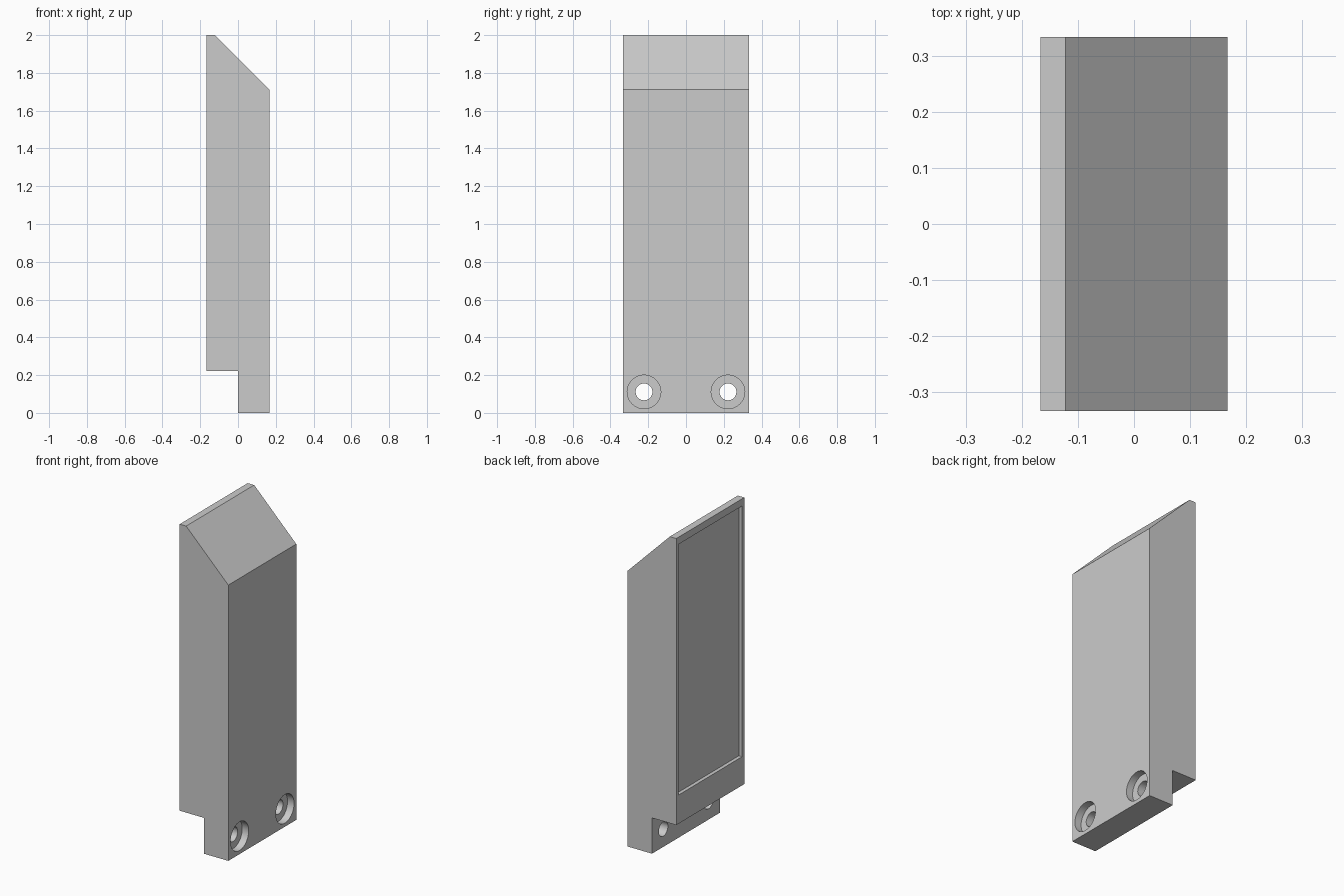
import bpy
import bmesh
from math import radians
from mathutils import Matrix

cube = bpy.data.objects.get("Cube")
if cube:
    bpy.data.objects.remove(cube, do_unlink=True)

MM = 2 / 90                      # the block is 90 x 30 x 15 units
THICK, WIDTH, HEIGHT = 15 * MM, 30 * MM, 90 * MM
LEFT, RIGHT = -THICK / 2, THICK / 2

grey = bpy.data.materials.new("plain grey")
grey.use_nodes = True
grey.diffuse_color = (0.6, 0.6, 0.6, 1)
grey.node_tree.nodes["Principled BSDF"].inputs["Base Color"].default_value = (0.6, 0.6, 0.6, 1)


def make_object(name, bm):
    bmesh.ops.recalc_face_normals(bm, faces=bm.faces)
    mesh = bpy.data.meshes.new(name)
    bm.to_mesh(mesh)
    bm.free()
    mesh.materials.append(grey)
    obj = bpy.data.objects.new(name, mesh)
    bpy.context.collection.objects.link(obj)
    return obj


def extruded(name, profile):
    """Extrude an x-z profile along the full width."""
    bm = bmesh.new()
    face = bm.faces.new([bm.verts.new((x, -WIDTH / 2, z)) for x, z in profile])
    new = bmesh.ops.extrude_face_region(bm, geom=[face])["geom"]
    verts = [v for v in new if isinstance(v, bmesh.types.BMVert)]
    bmesh.ops.translate(bm, verts=verts, vec=(0, WIDTH, 0))
    return make_object(name, bm)


def box(name, x0, x1, width, z0, z1):
    bm = bmesh.new()
    bmesh.ops.create_cube(bm, size=1, matrix=Matrix.Translation(((x0 + x1) / 2, 0, (z0 + z1) / 2))
                          @ Matrix.Diagonal((x1 - x0, width, z1 - z0, 1)))
    return make_object(name, bm)


def rod(name, radius, x0, x1, y, z):
    bm = bmesh.new()
    bmesh.ops.create_cone(bm, cap_ends=True, segments=48, radius1=radius, radius2=radius,
                          depth=x1 - x0, matrix=Matrix.Translation(((x0 + x1) / 2, y, z))
                          @ Matrix.Rotation(radians(90), 4, "Y"))
    return make_object(name, bm)


def cut(target, cutter):
    """Subtract the cutter, then discard it."""
    cutter.hide_render = True
    mod = target.modifiers.new("cut", "BOOLEAN")
    mod.operation = "DIFFERENCE"
    mod.solver = "EXACT"
    mod.object = cutter
    bpy.context.view_layer.objects.active = target
    bpy.ops.object.modifier_apply(modifier=mod.name)
    bpy.data.objects.remove(cutter, do_unlink=True)


# Block with sloped top and a mounting tongue at the bottom
block = extruded("wedge_block", [
    (LEFT, 10 * MM), (0, 10 * MM), (0, 0), (RIGHT, 0),
    (RIGHT, 77 * MM), (LEFT + 2 * MM, HEIGHT), (LEFT, HEIGHT)])

# Shallow rectangular pocket in the tall flat side
cut(block, box("pocket_cutter", LEFT - MM, LEFT + MM, 28 * MM, 18 * MM, 88 * MM))

# Two counterbored screw holes through the tongue
for side in (-1, 1):
    y, z = side * 10 * MM, 5 * MM
    cut(block, rod("bore_cutter", 4 * MM, RIGHT - 2 * MM, RIGHT + MM, y, z))
    cut(block, rod("hole_cutter", 2 * MM, -MM, RIGHT + MM, y, z))

bpy.ops.object.select_all(action="DESELECT")
block.select_set(True)
bpy.context.view_layer.objects.active = block
bpy.ops.object.shade_smooth_by_angle(angle=radians(30))
